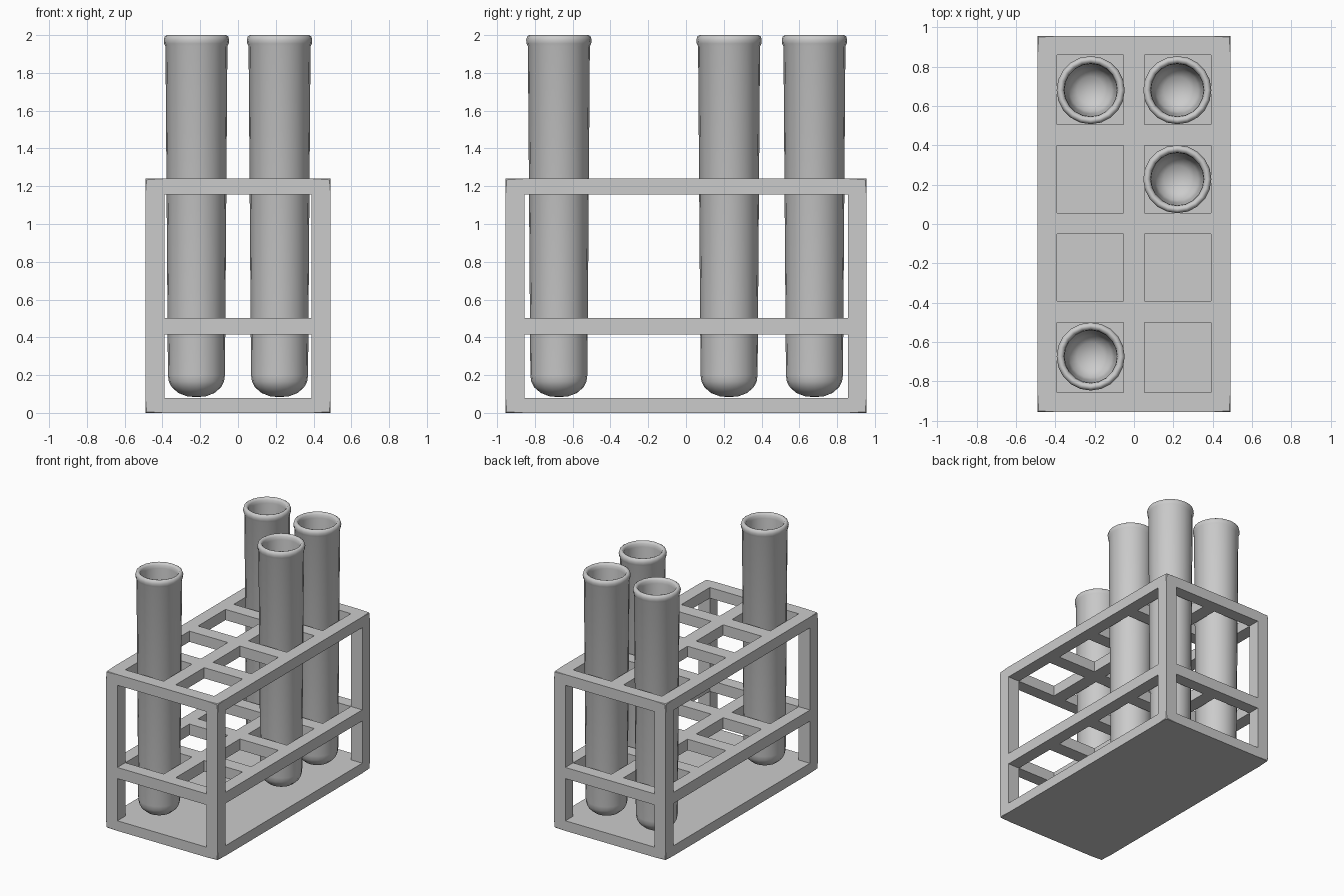
import bpy, bmesh, math

if "Cube" in bpy.data.objects:
    bpy.data.objects.remove(bpy.data.objects["Cube"])

# ---------- rack: grid cells kept or removed, only outer skin is made ----------
X = [-0.49, -0.39, -0.053, 0.053, 0.39, 0.49]
Y = [-0.955, -0.855, -0.50, -0.39, -0.052, 0.056, 0.40, 0.505, 0.858, 0.955]
Z = [0.0, 0.08, 0.415, 0.503, 1.155, 1.24]
NX, NY, NZ = len(X) - 1, len(Y) - 1, len(Z) - 1


def solid(i, j, k):
    if not (0 <= i < NX and 0 <= j < NY and 0 <= k < NZ):
        return False
    if k == 0:                                  # base plate
        return True
    if k in (2, 4):                             # pierced shelves
        return i % 2 == 0 or j % 2 == 0
    return i in (0, NX - 1) and j in (0, NY - 1)  # corner posts


def build_rack():
    bm = bmesh.new()
    verts = {}

    def v(p):
        if p not in verts:
            verts[p] = bm.verts.new((X[p[0]], Y[p[1]], Z[p[2]]))
        return verts[p]

    for i in range(NX):
        for j in range(NY):
            for k in range(NZ):
                if not solid(i, j, k):
                    continue
                for axis in range(3):
                    for side in (0, 1):
                        n = [i, j, k]
                        n[axis] += 2 * side - 1
                        if solid(*n):
                            continue
                        b, c = (axis + 1) % 3, (axis + 2) % 3
                        loop = []
                        for db, dc in ((0, 0), (1, 0), (1, 1), (0, 1)):
                            p = [i, j, k]
                            p[axis] += side
                            p[b] += db
                            p[c] += dc
                            loop.append(v(tuple(p)))
                        bm.faces.new(loop if side else loop[::-1])

    # soften the twelve outer edges of the frame
    lims = ((X[0], X[-1]), (Y[0], Y[-1]), (Z[0], Z[-1]))

    def outer(e):
        hits = 0
        for a in range(3):
            p, q = e.verts[0].co[a], e.verts[1].co[a]
            hits += any(abs(p - m) < 1e-5 and abs(q - m) < 1e-5 for m in lims[a])
        return hits == 2

    bmesh.ops.bevel(bm, geom=[e for e in bm.edges if outer(e)], offset=0.006,
                    offset_type='OFFSET', segments=1, profile=0.5, affect='EDGES')
    me = bpy.data.meshes.new("rack")
    bm.to_mesh(me)
    bm.free()
    bpy.context.collection.objects.link(bpy.data.objects.new("rack", me))


# ---------- test tube: lathed profile, round bottom and rolled rim ----------
PROFILE = [(0, 0.083), (0.05, 0.088), (0.095, 0.105), (0.13, 0.135), (0.146, 0.165),
           (0.151, 0.20), (0.164, 1.94), (0.171, 1.955), (0.173, 1.975), (0.168, 1.993),
           (0.157, 2.0), (0.145, 1.997), (0.136, 1.985), (0.133, 1.96),
           (0.121, 0.22), (0.108, 0.175), (0.07, 0.14), (0, 0.125)]


def tube_mesh(sides=20):
    bm = bmesh.new()
    rings = []
    for r, z in PROFILE:
        n = sides if r else 1
        rings.append([bm.verts.new((r * math.cos(2 * math.pi * s / sides),
                                    r * math.sin(2 * math.pi * s / sides), z))
                      for s in range(n)])
    for a, b in zip(rings, rings[1:]):
        for s in range(sides):
            t = (s + 1) % sides
            if len(a) == 1:
                f = [a[0], b[t], b[s]]
            elif len(b) == 1:
                f = [a[s], a[t], b[0]]
            else:
                f = [a[s], a[t], b[t], b[s]]
            bm.faces.new(f).smooth = True
    bmesh.ops.recalc_face_normals(bm, faces=bm.faces)
    me = bpy.data.meshes.new("test_tube")
    bm.to_mesh(me)
    bm.free()
    return me


build_rack()
mesh = tube_mesh()
for n, (x, y) in enumerate([(-0.22, 0.68), (0.22, 0.68), (0.22, 0.228), (-0.22, -0.673)], 1):
    tube = bpy.data.objects.new(f"test_tube_{n}", mesh)
    tube.location = (x, y, 0)
    bpy.context.collection.objects.link(tube)
